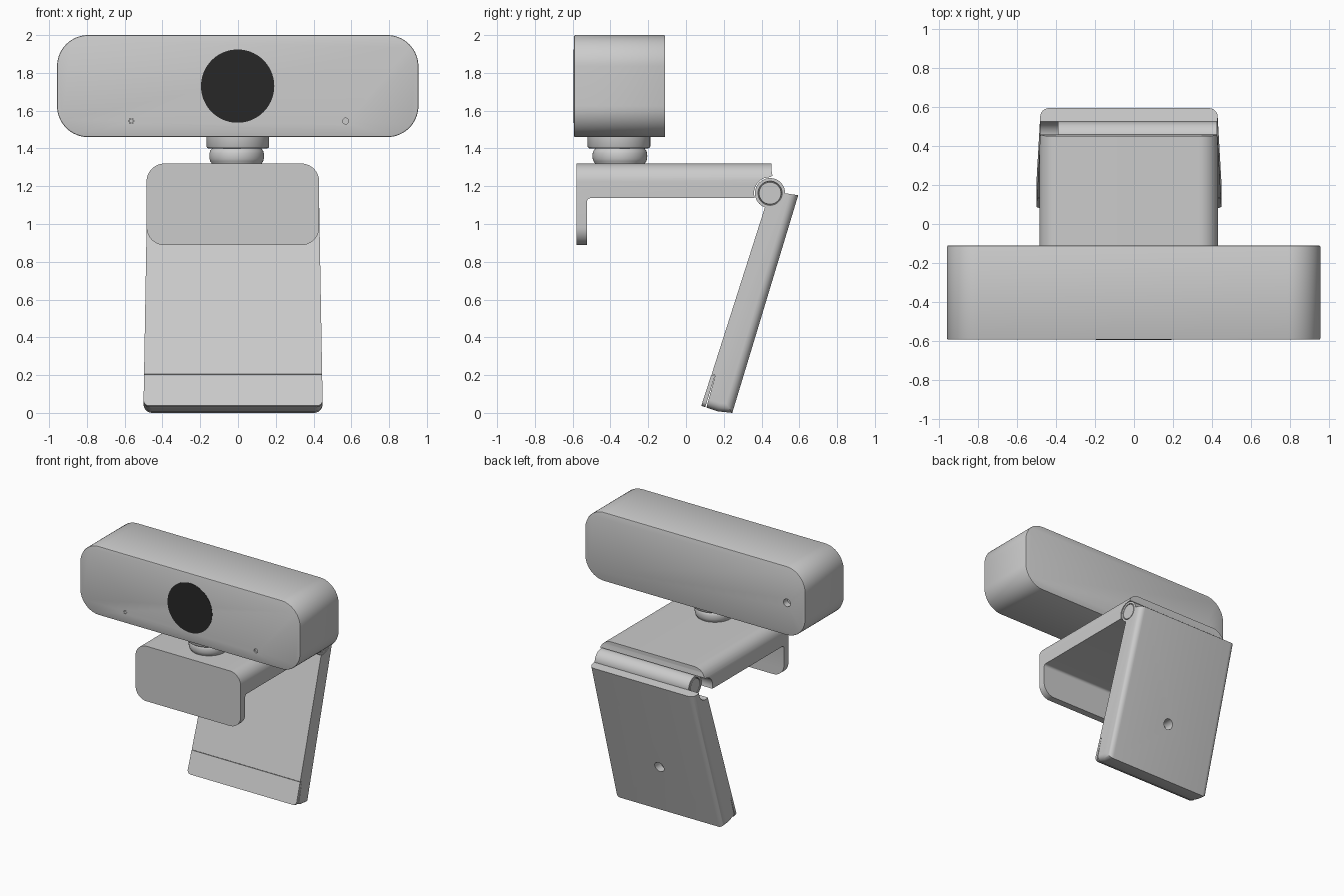
import bpy, bmesh
from math import sin, cos, pi, radians
from mathutils import Vector

if "Cube" in bpy.data.objects:
    bpy.data.objects.remove(bpy.data.objects["Cube"])


def arc(cx, cz, r, a0, a1, n):
    return [(cx + r * cos(radians(a0 + (a1 - a0) * i / n)),
             cz + r * sin(radians(a0 + (a1 - a0) * i / n))) for i in range(n + 1)]


def circle(cx, cz, r, n=32):
    return arc(cx, cz, r, 0, 360, n)[:-1]


def rounded(x0, x1, z0, z1, r, n=12):
    return (arc(x1 - r, z1 - r, r, 0, 90, n) + arc(x0 + r, z1 - r, r, 90, 180, n)
            + arc(x0 + r, z0 + r, r, 180, 270, n) + arc(x1 - r, z0 + r, r, 270, 360, n))


def finish(name, bm):
    bmesh.ops.recalc_face_normals(bm, faces=bm.faces)
    me = bpy.data.meshes.new(name)
    bm.to_mesh(me)
    bm.free()
    ob = bpy.data.objects.new(name, me)
    bpy.context.collection.objects.link(ob)
    return ob


def prism_bm(pts, axis, a, b):
    """Extrude a 2D outline along x (outline in y,z) or y (outline in x,z)."""
    bm = bmesh.new()
    place = (lambda p, t: (t, p[0], p[1])) if axis == 'x' else (lambda p, t: (p[0], t, p[1]))
    r0 = [bm.verts.new(place(p, a)) for p in pts]
    r1 = [bm.verts.new(place(p, b)) for p in pts]
    n = len(pts)
    bm.faces.new(r0)
    bm.faces.new(r1[::-1])
    for i in range(n):
        j = (i + 1) % n
        bm.faces.new((r0[i], r1[i], r1[j], r0[j]))
    return bm, r0, r1


def prism(name, pts, axis, a, b):
    return finish(name, prism_bm(pts, axis, a, b)[0])


def lathe(name, profile, origin, axis, n=48):
    """Turn a closed-ended (radius, height) profile about z or x."""
    bm = bmesh.new()
    rings = []
    for r, h in profile:
        ring = []
        for i in range(n):
            u, v = r * cos(2 * pi * i / n), r * sin(2 * pi * i / n)
            co = Vector((u, v, h)) if axis == 'z' else Vector((h, u, v))
            ring.append(bm.verts.new(co + Vector(origin)))
        rings.append(ring)
    bm.faces.new(rings[0])
    bm.faces.new(rings[-1])
    for p, q in zip(rings, rings[1:]):
        for i in range(n):
            bm.faces.new((p[i], p[(i + 1) % n], q[(i + 1) % n], q[i]))
    return finish(name, bm)


def apply_mod(ob, mod):
    bpy.context.view_layer.objects.active = ob
    bpy.ops.object.modifier_apply(modifier=mod.name)


def boolean(ob, cutter, op='DIFFERENCE'):
    cutter.hide_render = True
    m = ob.modifiers.new("cut", 'BOOLEAN')
    m.operation, m.object, m.solver = op, cutter, 'EXACT'
    apply_mod(ob, m)
    bpy.data.objects.remove(cutter)


def tapered(name, pts, bevel_ids, width):
    """Side profile widened towards the floor, with chosen side edges rounded."""
    bm, r0, r1 = prism_bm(pts, 'x', -1, 1)
    for v in bm.verts:
        v.co.x = -0.026 + v.co.x * (0.455 + 0.02 * (1 - v.co.z / 1.15))
    edges = [bm.edges.get((r[i], r[j])) for r in (r0, r1) for i, j in bevel_ids]
    bmesh.ops.recalc_face_normals(bm, faces=bm.faces)
    bmesh.ops.bevel(bm, geom=edges, offset=width, segments=6, profile=0.5, affect='EDGES')
    return finish(name, bm)


# Camera body with softened rims
body = prism("camera_body", rounded(-0.958, 0.955, 1.46, 2.0, 0.165, 16), 'y', -0.593, -0.11)
m = body.modifiers.new("rim", 'BEVEL')
m.width, m.segments, m.limit_method, m.angle_limit = 0.007, 2, 'ANGLE', radians(60)
apply_mod(body, m)

# Indicator hole, microphone pinholes and rear cable hole
boolean(body, prism("indicator_cut", circle(0.57, 1.545, 0.016, 20), 'y', -0.7, -0.58))
for px, pz in circle(-0.565, 1.545, 0.012, 6):
    boolean(body, prism("mic_cut", circle(px, pz, 0.003, 8), 'y', -0.7, -0.58))
boolean(body, prism("cable_cut", circle(-0.80, 1.715, 0.03, 24), 'y', -0.16, 0.0))

# Dark lens cover
lens = prism("lens_cover", circle(-0.002, 1.73, 0.194, 72), 'y', -0.595, -0.58)
dark = bpy.data.materials.new("dark_glass")
dark.diffuse_color = (0.02, 0.02, 0.02, 1)
dark.use_nodes = True
dark.node_tree.nodes["Principled BSDF"].inputs["Base Color"].default_value = dark.diffuse_color
lens.data.materials.append(dark)

# Swivel neck
lathe("swivel_upper", [(0.155, 1.40), (0.162, 1.403), (0.166, 1.41), (0.166, 1.465)],
      (-0.001, -0.355, 0), 'z')
lathe("swivel_lower", [(0.13, 1.31), (0.133, 1.322), (0.140, 1.332), (0.144, 1.345), (0.145, 1.36),
                       (0.144, 1.375), (0.140, 1.388), (0.132, 1.397), (0.13, 1.405)],
      (-0.007, -0.35, 0), 'z')

# Clamp: L-shaped side profile trimmed by a rounded front outline
HY, HZ = 0.445, 1.163
side = ([(-0.58, 1.36), (-0.58, 0.85), (-0.525, 0.85)] + arc(-0.505, 1.117, 0.02, 180, 90, 5)
        + [(0.364, 1.137)] + arc(HY, HZ, 0.085, 195, 90, 10)
        + [(0.458, 1.255), (0.452, 1.29), (0.452, 1.36)])
clamp = prism("clamp_plate", side, 'x', -0.6, 0.6)
boolean(clamp, prism("clamp_outline", rounded(-0.484, 0.43, 0.888, 1.32, 0.095), 'y', -0.7, 0.6),
        'INTERSECT')

# Hinge barrel with a grooved pin at both ends
h = 0.408
lathe("hinge_barrel", [(0.058, -h), (0.06, 0.012 - h), (0.062, 0.012 - h), (0.064, -h), (0.08, -h),
                       (0.08, h), (0.064, h), (0.062, h - 0.012), (0.06, h - 0.012), (0.058, h)],
      (0.018, HY, HZ), 'x')

# Rear leg with a screw hole
leg_pts = [(0.136, 0.205), (0.155, 0.199), (0.108, 0.028), (0.17, 0.008), (0.245, 0.0),
           (0.594, 1.152)] + arc(HY, HZ, 0.079, 0, -110, 12)
leg = tapered("rear_leg", leg_pts, [(2, 3), (3, 4), (4, 5)], 0.045)
boolean(leg, prism("screw_cut", circle(-0.025, 0.40, 0.04, 24), 'y', 0.29, 0.5))

# Grip pad at the foot of the leg
tapered("grip_pad", [(0.1345, 0.203), (0.153, 0.197), (0.102, 0.03), (0.081, 0.038)],
        [(2, 3)], 0.03)

# Smooth shading with sharp edges kept
bpy.ops.object.select_all(action='DESELECT')
for ob in bpy.context.scene.objects:
    ob.select_set(True)
bpy.context.view_layer.objects.active = body
bpy.ops.object.shade_smooth_by_angle(angle=radians(30))
